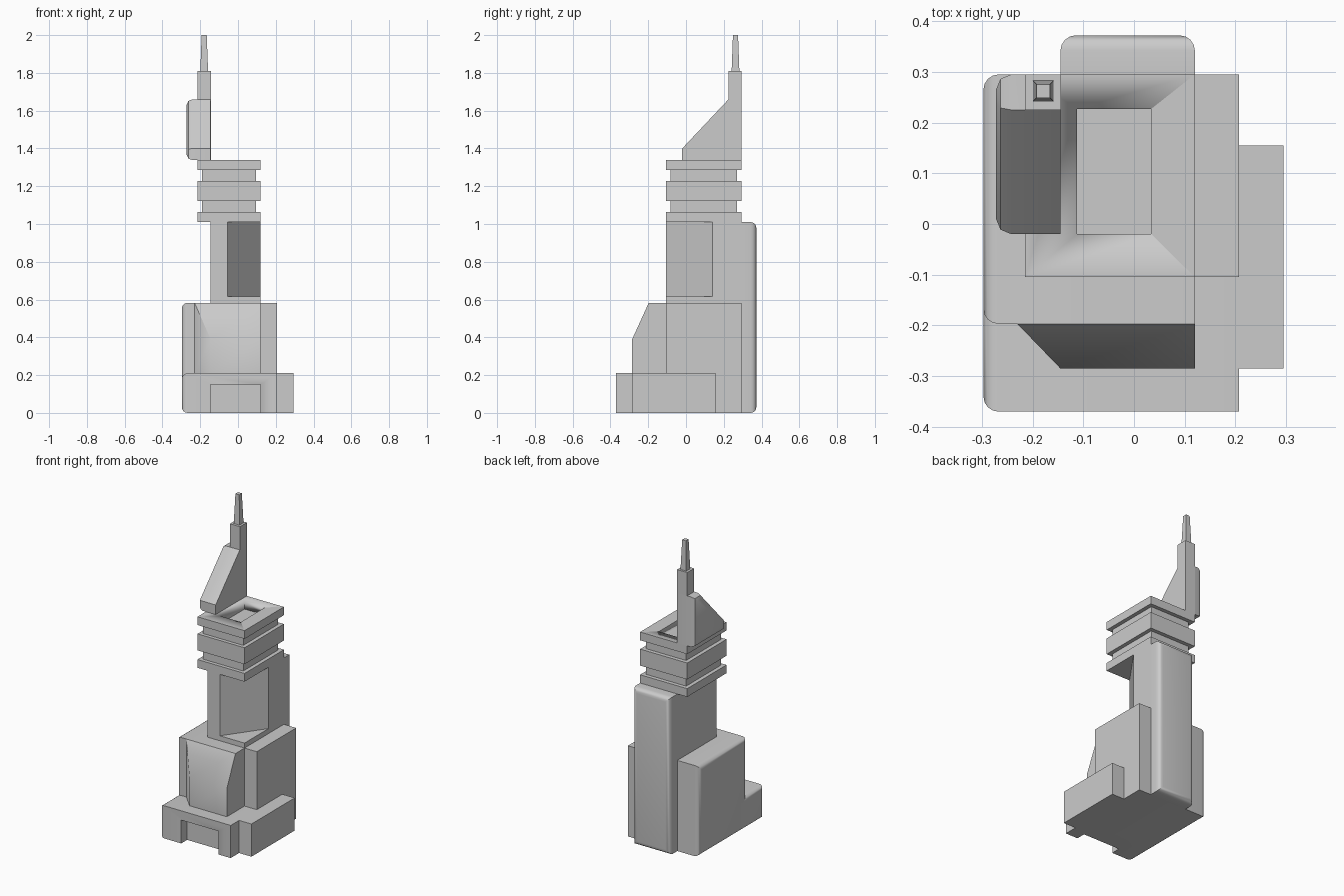
import bpy, bmesh, math

if "Cube" in bpy.data.objects:
    bpy.data.objects.remove(bpy.data.objects["Cube"])


def finish(name, bm, angle=35):
    bmesh.ops.recalc_face_normals(bm, faces=bm.faces)
    mesh = bpy.data.meshes.new(name)
    bm.to_mesh(mesh)
    bm.free()
    ob = bpy.data.objects.new(name, mesh)
    bpy.context.collection.objects.link(ob)
    bpy.ops.object.select_all(action='DESELECT')
    ob.select_set(True)
    bpy.context.view_layer.objects.active = ob
    bpy.ops.object.shade_smooth_by_angle(angle=math.radians(angle))
    return ob


def prism(name, pts, axis, lo, hi, round_side=None, r=0.03, seg=4, angle=35):
    """Extrude a 2D outline along an axis; round all edges of one side plane."""
    bm = bmesh.new()

    def co(p, t):
        c = list(p)
        c.insert(axis, t)
        return c
    a, b = ([bm.verts.new(co(p, t)) for p in pts] for t in (lo, hi))
    bm.faces.new(a)
    bm.faces.new(b)
    for i in range(len(pts)):
        j = (i + 1) % len(pts)
        bm.faces.new((a[i], a[j], b[j], b[i]))
    bmesh.ops.recalc_face_normals(bm, faces=bm.faces)
    if round_side:
        ax, val = round_side
        edges = [e for e in bm.edges if all(abs(v.co[ax] - val) < 1e-4 for v in e.verts)]
        # also round the upright edges that meet the plane only via its own border
        bmesh.ops.bevel(bm, geom=edges, offset=r, segments=seg, profile=0.5, affect='EDGES')
    return finish(name, bm, angle)


def box(name, x, y, z, **kw):
    return prism(name, [(x[0], y[0]), (x[1], y[0]), (x[1], y[1]), (x[0], y[1])], 2, z[0], z[1], **kw)


def cut(ob, cutter):
    cutter.hide_render = True
    m = ob.modifiers.new("cut", 'BOOLEAN')
    m.operation, m.object, m.solver = 'DIFFERENCE', cutter, 'EXACT'
    bpy.context.view_layer.objects.active = ob
    bpy.ops.object.modifier_apply(modifier=m.name)
    bpy.data.objects.remove(cutter)


# Base with a notched front
base = box("base", (-0.297, 0.207), (-0.37, -0.105), (0, 0.21), round_side=(0, -0.297))
cut(base, box("notch_cutter", (-0.145, 0.12), (-0.5, -0.31), (-0.1, 0.15)))
box("right_block", (0.207, 0.295), (-0.285, 0.155), (0, 0.21))

# Lower storey
box("lower_block", (-0.297, 0.12), (-0.197, 0.295), (0, 0.583), round_side=(0, -0.297))
box("right_wing", (0.12, 0.207), (-0.105, 0.295), (0, 0.583))

# Sloped bay on the front: (left x, y, z) for each profile point
bay = bmesh.new()
profile = [(-0.23, -0.197, 0.21), (-0.145, -0.285, 0.21), (-0.145, -0.285, 0.39), (-0.23, -0.197, 0.583)]
left = [bay.verts.new(p) for p in profile]
right = [bay.verts.new((0.12, p[1], p[2])) for p in profile]
bay.faces.new(left)
bay.faces.new(right)
for i in range(4):
    j = (i + 1) % 4
    bay.faces.new((left[i], left[j], right[j], right[i]))
finish("front_bay", bay, 50)

# Tower: full below, corner cut away above
x0, x1, y0, y1 = -0.145, 0.12, -0.105, 0.295
box("tower_foot", (x0, x1), (y0, y1), (0.5, 0.615))
prism("tower_shaft", [(x0, y0), (-0.055, y0), (x1, 0.14), (x1, y1), (x0, y1)], 2, 0.615, 1.01)
box("back_spine", (x0, x1), (0.295, 0.372), (0, 1.01), round_side=(1, 0.372))

# Head: three plates around a core, with a sunken roof
box("head_core", (-0.19, 0.095), (-0.082, 0.27), (1.03, 1.288))
for n, z in (("lower_plate", (1.01, 1.063)), ("middle_plate", (1.122, 1.228))):
    box(n, (-0.215, 0.12), (y0, y1), z)
roof = box("roof_plate", (-0.215, 0.12), (y0, y1), (1.285, 1.338))
cut(roof, box("roof_cutter", (-0.112, 0.034), (-0.02, 0.227), (1.2, 1.5)))

# Wedge fin, mast and tapered spire
prism("fin", [(-0.02, 1.338), (0.295, 1.338), (0.295, 1.66), (0.225, 1.66), (-0.02, 1.40)],
      0, -0.272, -0.145, round_side=(0, -0.272), r=0.03, seg=2, angle=30)
box("mast", (-0.215, -0.144), (0.225, 0.295), (1.33, 1.81))
bm = bmesh.new()
bmesh.ops.create_cube(bm, size=1)
for v in bm.verts:
    s = 0.027 if v.co.z > 0 else 0.041
    v.co = (-0.179 + v.co.x * s, 0.262 + v.co.y * s, 2.0 if v.co.z > 0 else 1.81)
finish("spire", bm)
